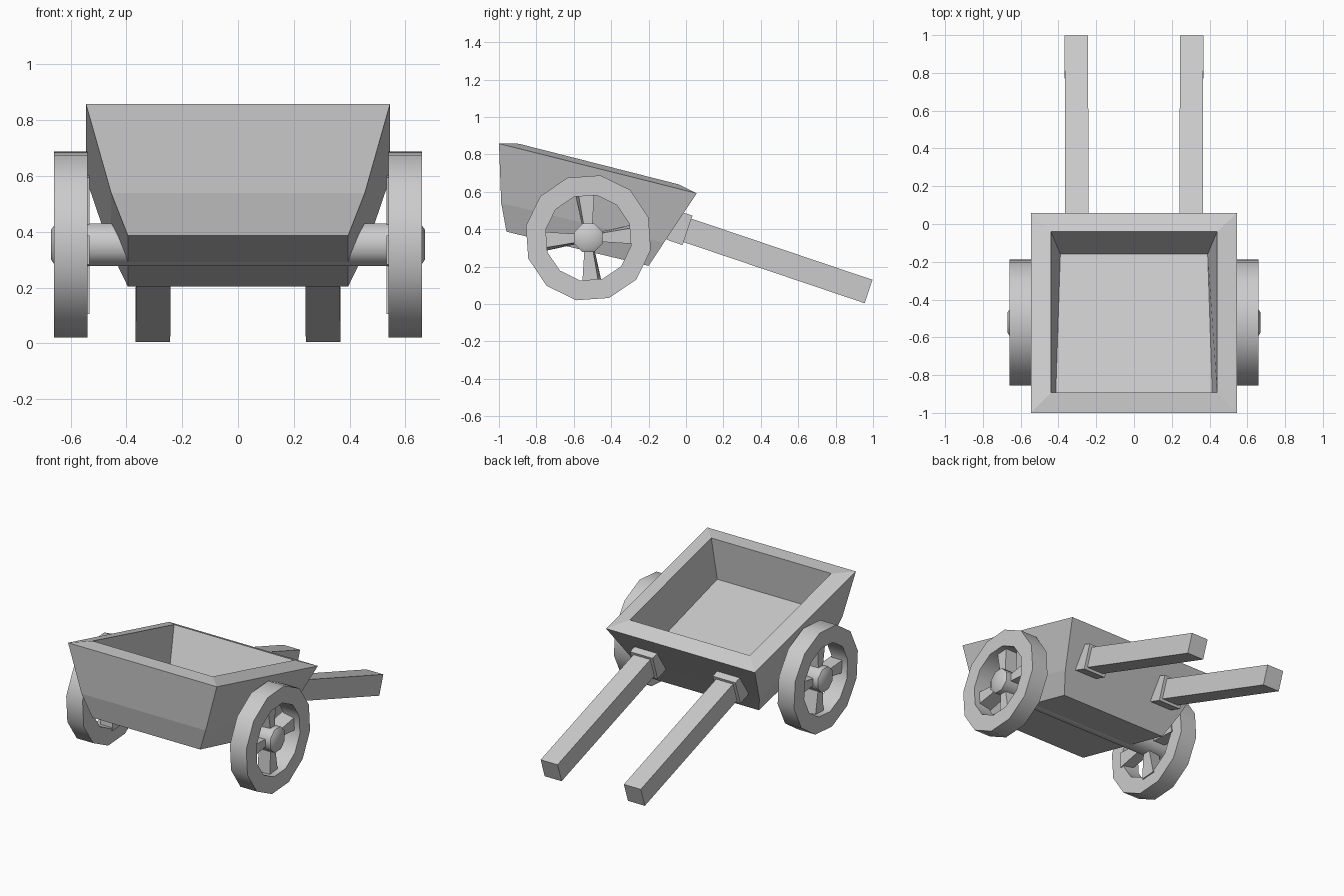
import bpy, bmesh, math
from mathutils import Vector

if "Cube" in bpy.data.objects:
    bpy.data.objects.remove(bpy.data.objects["Cube"])

HUB = Vector((0, -0.522, 0.354))


def make(name, verts, faces, smooth=None):
    bm = bmesh.new()
    vs = [bm.verts.new(v) for v in verts]
    for f in faces:
        bm.faces.new([vs[i] for i in f])
    bmesh.ops.recalc_face_normals(bm, faces=bm.faces)
    me = bpy.data.meshes.new(name)
    bm.to_mesh(me)
    bm.free()
    ob = bpy.data.objects.new(name, me)
    bpy.context.collection.objects.link(ob)
    if smooth:
        bpy.ops.object.select_all(action='DESELECT')
        ob.select_set(True)
        bpy.context.view_layer.objects.active = ob
        bpy.ops.object.shade_smooth_by_angle(angle=math.radians(smooth))
    return ob


def mirror(ob):
    ob.modifiers.new("mirror", 'MIRROR')


def loft(name, rings, closed=False, smooth=None):
    """Skin equal-sized rings; closed joins last to first, otherwise ends are capped."""
    n, m = len(rings[0]), len(rings)
    faces = [(r * n + i, r * n + (i + 1) % n,
              (r + 1) % m * n + (i + 1) % n, (r + 1) % m * n + i)
             for r in range(m if closed else m - 1) for i in range(n)]
    if not closed:
        faces += [tuple(range(n)), tuple(range((m - 1) * n, m * n))]
    return make(name, [v for ring in rings for v in ring], faces, smooth)


def circle(x, r, n, start):
    return [HUB + Vector((x, r * math.cos(a), r * math.sin(a)))
            for a in (math.radians(start) + math.tau * i / n for i in range(n))]


def tray_ring(xf, yf, zf, xb, yb, zb):
    return [(-xf, yf, zf), (xf, yf, zf), (xb, yb, zb), (-xb, yb, zb)]


# Tilted tray: underside, bowed walls, sloped rim, cavity floor
loft("tray", [
    tray_ring(0.395, -0.96, 0.387, 0.395, -0.2, 0.204),
    tray_ring(0.455, -0.988, 0.54, 0.455, -0.118, 0.328),
    tray_ring(0.545, -1.0, 0.858, 0.545, 0.058, 0.592),
    tray_ring(0.44, -0.893, 0.857, 0.44, -0.04, 0.64),
    tray_ring(0.415, -0.92, 0.58, 0.39, -0.16, 0.39),
])

# Axle with chamfered hub ends
loft("axle", [circle(x, r, 8, 22.5) for x, r in
              ((-0.67, 0.058), (-0.655, 0.082), (0.655, 0.082), (0.67, 0.058))],
     smooth=50)

# Twelve-sided wheel rims
mirror(loft("wheel_rim", [circle(x, r, 12, 19) for x, r in
                          ((0.54, 0.34), (0.66, 0.34), (0.66, 0.232), (0.54, 0.232))],
            closed=True, smooth=35))

# Four flared spokes per wheel
for k in range(4):
    a = math.radians(4 + 90 * k)
    d = Vector((0, math.cos(a), math.sin(a)))
    t = Vector((0, -math.sin(a), math.cos(a)))
    rings = [[HUB + d * r + t * s + Vector((x, 0, 0)) for s, x in
              ((-w, 0.62), (w * 0.75, 0.62), (w * 1.1, 0.532), (-w, 0.532))]
             for r, w in ((0.05, 0.024), (0.245, 0.05))]
    mirror(loft("spoke", rings))


# Handles and their mounting blocks, along a sloping axis
start, end = Vector((0.303, 0.008, 0.394)), Vector((0.305, 0.976, 0.067))
axis = (end - start).normalized()
up = axis.cross(Vector((-1, 0, 0))).normalized()


def bar(name, a, b, hx, hz):
    side = Vector((1, 0, 0))
    rings = [[p + side * hx * i + up * hz * j
              for i, j in ((-1, -1), (1, -1), (1, 1), (-1, 1))] for p in (a, b)]
    mirror(loft(name, rings))


bar("handle", start - axis * 0.05, end, 0.062, 0.066)
bar("handle_mount", start - axis * 0.09, start, 0.083, 0.083)
